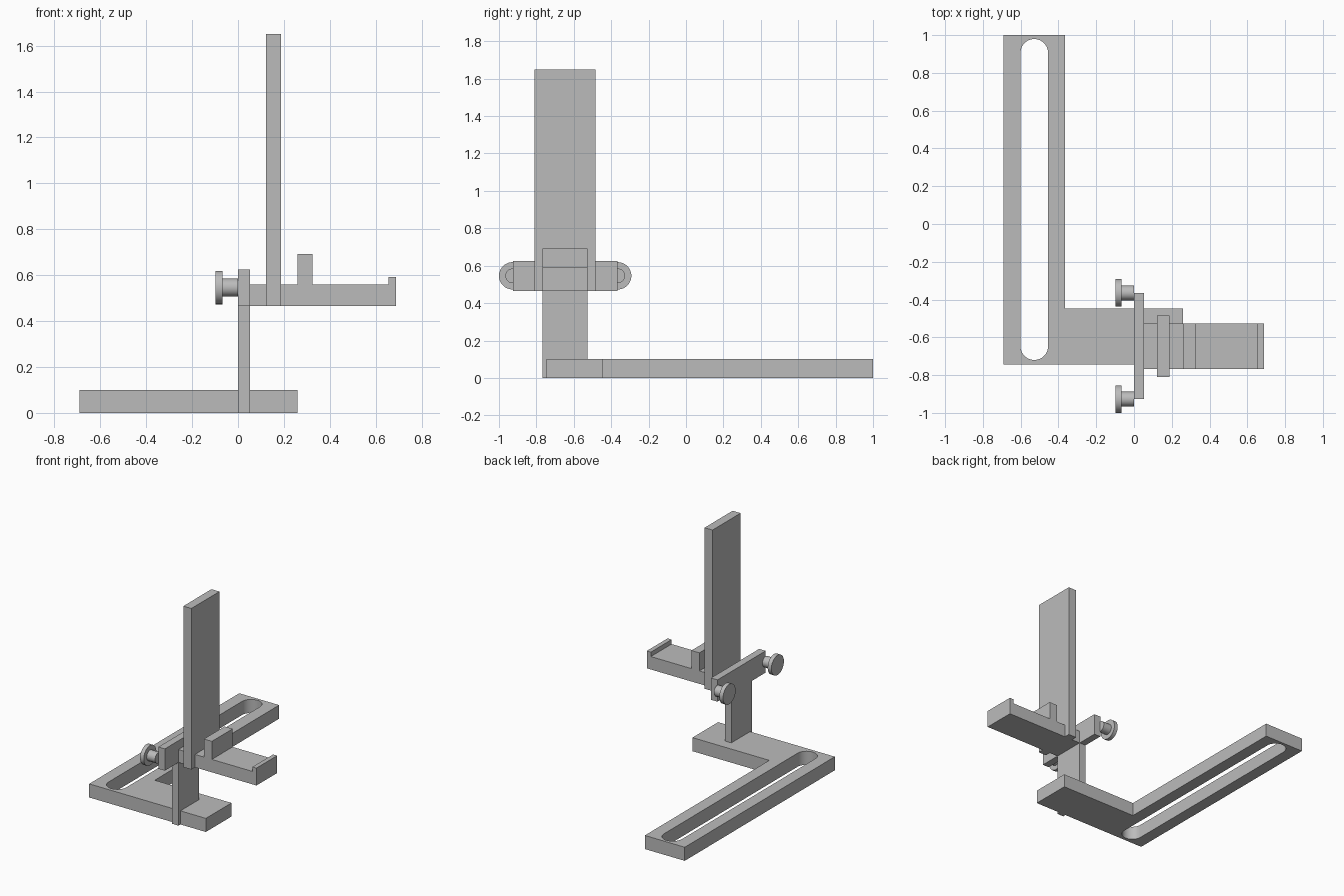
import bpy
import bmesh
from math import pi, sin, cos, radians

if "Cube" in bpy.data.objects:
    bpy.data.objects.remove(bpy.data.objects["Cube"], do_unlink=True)

# One plain grey for the whole bracket
grey = bpy.data.materials.new("plain_grey")
grey.use_nodes = True
COLOUR = (0.5, 0.5, 0.5, 1)
grey.diffuse_color = COLOUR
grey.node_tree.nodes["Principled BSDF"].inputs["Base Color"].default_value = COLOUR

FLAT = (0, 0, 0)             # profile in x, y
SIDE = (pi / 2, 0, 0)        # profile in x, z
CROSS = (pi / 2, 0, pi / 2)  # profile in y, z


def prism(name, loops, depth, centre, turn):
    """Extrude a filled outline; any further loops become holes."""
    curve = bpy.data.curves.new(name, "CURVE")
    curve.dimensions = "2D"
    curve.fill_mode = "BOTH"
    curve.extrude = depth / 2
    for loop in loops:
        spline = curve.splines.new("POLY")
        spline.points.add(len(loop) - 1)
        for point, (u, v) in zip(spline.points, loop):
            point.co = (u, v, 0, 1)
        spline.use_cyclic_u = True
    obj = bpy.data.objects.new(name, curve)
    bpy.context.collection.objects.link(obj)
    obj.location, obj.rotation_euler = centre, turn
    bpy.ops.object.select_all(action="DESELECT")
    obj.select_set(True)
    bpy.context.view_layer.objects.active = obj
    bpy.ops.object.convert(target="MESH")
    obj = bpy.context.object
    # Weld the caps to the walls
    bm = bmesh.new()
    bm.from_mesh(obj.data)
    bmesh.ops.remove_doubles(bm, verts=bm.verts, dist=1e-5)
    bmesh.ops.recalc_face_normals(bm, faces=bm.faces)
    bm.to_mesh(obj.data)
    bm.free()
    obj.data.materials.clear()
    obj.data.materials.append(grey)
    bpy.ops.object.shade_smooth_by_angle(angle=radians(30))
    return obj


def rect(u0, u1, v0, v1):
    return [(u0, v0), (u1, v0), (u1, v1), (u0, v1)]


def arc(u, v, r, start, sweep, steps):
    return [(u + r * cos(start + sweep * i / steps), v + r * sin(start + sweep * i / steps))
            for i in range(steps + 1)]


# L-shaped base with a long rounded slot
outline = [(-0.69, -0.745), (0.26, -0.745), (0.26, -0.447),
           (-0.365, -0.447), (-0.365, 1), (-0.69, 1)]
R = 0.073
slot = arc(-0.528, 0.979 - R, R, 0, pi, 24) + arc(-0.528, -0.72 + R, R, pi, pi, 24)
prism("slotted_base", [outline, slot], 0.1, (0, 0, 0.05), FLAT)

# T-shaped post with its crossbar
LOW, HIGH = 0.465, 0.625
post = [(-0.768, 0), (-0.527, 0), (-0.527, LOW), (-0.366, LOW),
        (-0.366, HIGH), (-0.926, HIGH), (-0.926, LOW), (-0.768, LOW)]
prism("post_and_crossbar", [post], 0.053, (0.0265, 0, 0), CROSS)

# Arm with a stop block and an end lip
TOP = 0.56
arm = [(0.05, LOW), (0.688, LOW), (0.688, 0.593), (0.655, 0.593), (0.655, TOP),
       (0.325, TOP), (0.325, 0.693), (0.26, 0.693), (0.26, TOP), (0.05, TOP)]
prism("arm", [arm], 0.241, (0, -0.6475, 0), SIDE)

# Tall upright plate
prism("upright_plate", [rect(-0.81, -0.484, LOW, 1.65)], 0.065, (0.155, 0, 0), CROSS)

# Thumb screws at both ends of the crossbar
for side, y in (("front", -0.927), ("back", -0.365)):
    for part, r, x0, x1 in (("shaft", 0.039, -0.07, 0.001), ("head", R, -0.097, -0.067)):
        circle = arc(y, 0.546, r, 0, 2 * pi, 48)[:-1]
        prism(f"{side}_screw_{part}", [circle], x1 - x0, ((x0 + x1) / 2, 0, 0), CROSS)
